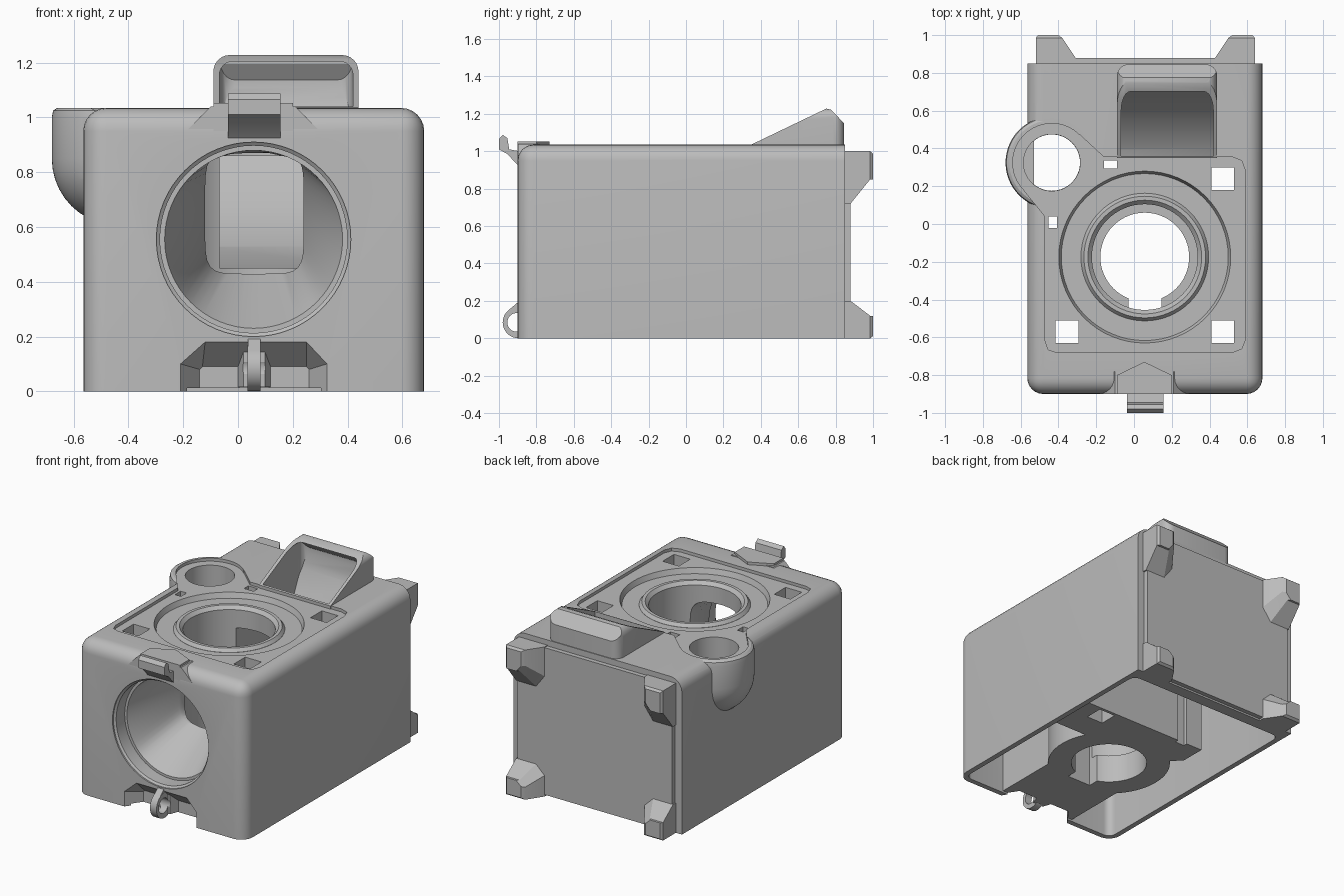
import bpy, bmesh, math
from mathutils import Vector

old = bpy.data.objects.get("Cube")
if old:
    bpy.data.objects.remove(old)

CX, CY = 0.057, -0.175       # vertical bore centre
PX, PY = -0.435, 0.325       # side pod centre
FZ = 0.555                   # front funnel height


def place(a, b, t, axis):
    return {"x": (t, a, b), "y": (a, t, b), "z": (a, b, t)}[axis]


def loft(name, rings):
    """Skin a list of equal-length rings and cap both ends."""
    bm = bmesh.new()
    rows = [[bm.verts.new(p) for p in ring] for ring in rings]
    n = len(rows[0])
    for r0, r1 in zip(rows, rows[1:]):
        for i in range(n):
            bm.faces.new((r0[i], r0[(i + 1) % n], r1[(i + 1) % n], r1[i]))
    bm.faces.new(rows[0])
    bm.faces.new(rows[-1])
    bmesh.ops.recalc_face_normals(bm, faces=bm.faces)
    return to_object(name, bm)


def to_object(name, bm):
    mesh = bpy.data.meshes.new(name)
    bm.to_mesh(mesh)
    bm.free()
    ob = bpy.data.objects.new(name, mesh)
    bpy.context.collection.objects.link(ob)
    return ob


def prism(name, pts, lo, hi, axis):
    return loft(name, [[place(a, b, t, axis) for a, b in pts] for t in (lo, hi)])


def box(name, x0, x1, y0, y1, z0, z1):
    return prism(name, [(x0, y0), (x1, y0), (x1, y1), (x0, y1)], z0, z1, "z")


def oval(cx, cy, a, b, power=2.0, n=64):
    pts = []
    for i in range(n):
        c, s = math.cos(math.tau * i / n), math.sin(math.tau * i / n)
        k = (abs(c) ** power + abs(s) ** power) ** (-1 / power)
        pts.append((cx + a * c * k, cy + b * s * k))
    return pts


def lathe(name, cx, cy, profile, axis="z"):
    return loft(name, [[place(a, b, t, axis) for a, b in oval(cx, cy, r, r)] for r, t in profile])


def rounded(x0, x1, y0, y1, r, seg=6):
    corners = [(x1 - r, y1 - r), (x0 + r, y1 - r), (x0 + r, y0 + r), (x1 - r, y0 + r)]
    return [(cx + r * math.cos((q + i / seg) * math.pi / 2),
             cy + r * math.sin((q + i / seg) * math.pi / 2))
            for q, (cx, cy) in enumerate(corners) for i in range(seg + 1)]


def combine(target, tool, op):
    mod = target.modifiers.new("join", "BOOLEAN")
    mod.operation, mod.object, mod.solver = op, tool, "EXACT"
    dg = bpy.context.evaluated_depsgraph_get()
    mesh = bpy.data.meshes.new_from_object(target.evaluated_get(dg))
    target.modifiers.clear()
    target.data = mesh
    bpy.data.objects.remove(tool)


# Outer case with rounded front and top edges
bm = bmesh.new()
bmesh.ops.create_cube(bm, size=1)
for v in bm.verts:
    v.co = Vector((0.0575 + v.co.x * 1.245, -0.025 + v.co.y * 1.75, 0.5175 + v.co.z * 1.035))
edges = []
for e in bm.edges:
    mid = (e.verts[0].co + e.verts[1].co) / 2
    top, front, back = mid.z > 1, mid.y < -0.8, mid.y > 0.8
    if (top and not back) or (front and abs(mid.x - 0.0575) > 0.5 and mid.z > 0.1):
        edges.append(e)
bmesh.ops.bevel(bm, geom=edges, offset=0.085, segments=6, profile=0.5, affect="EDGES")
body = to_object("housing", bm)


def add(tool):
    combine(body, tool, "UNION")


def cut(tool):
    combine(body, tool, "DIFFERENCE")


# Hollow inside, open at the bottom
cut(prism("hollow", rounded(-0.53, 0.645, -0.865, 0.77, 0.05), -0.1, 0.93, "z"))

# Inner core: bore wall, funnel wall, front block, cross wall, duct
add(lathe("bore_wall", CX, CY, [(0.38, 0.012), (0.38, 0.95)]))
add(lathe("funnel_wall", CX, FZ, [(0.385, -0.88), (0.385, -0.75), (0.33, -0.4)], "y"))
add(box("front_block", -0.22, 0.34, -0.88, -0.3, 0.012, 0.4))
add(prism("cross_wall", [(-0.13, 0.0), (0.66, 0.0), (0.66, 0.32), (-0.28, 0.32), (-0.28, 0.15)],
          0.012, 0.5, "z"))
add(prism("duct_wall", [(0.0, 0.4), (0.25, 0.38), (0.66, 0.62), (0.79, 0.8), (0.79, 0.96),
                        (0.0, 0.96)], -0.11, 0.465, "x"))

# Side pod with a domed bottom
dome = [(0.245 * math.cos(a), 0.85 - 0.245 * math.sin(a))
        for a in (math.pi / 2 * i / 10 for i in range(9, -1, -1))]
add(lathe("side_pod", PX, PY, dome + [(0.245, 1.0), (0.24, 1.025), (0.225, 1.035)]))

# Recessed top panel running into the pod, ring groove and raised collar
panel = [(-0.16, 0.355), (-0.29, 0.475), (-0.58, 0.175), (-0.47, 0.04), (-0.47, -0.62),
         (-0.455, -0.665), (-0.41, -0.68), (0.52, -0.68), (0.57, -0.66), (0.59, -0.61),
         (0.59, 0.28), (0.57, 0.335), (0.52, 0.355)]
cut(prism("panel_recess", panel, 1.015, 1.1, "z"))
cut(lathe("pod_recess", PX, PY, [(0.207, 1.015), (0.207, 1.1)]))
cut(lathe("groove", CX, CY, [(0.442, 0.98), (0.455, 1.015), (0.455, 1.1)]))
add(lathe("collar", CX, CY, [(0.338, 0.9), (0.338, 0.981), (0.322, 1.002)]))

# Scoop at the back of the top
scoop = prism("scoop", [(0.35, 0.95), (0.35, 1.036), (0.75, 1.228), (0.775, 1.222),
                        (0.845, 1.15), (0.845, 0.95)], -0.2, 0.6, "x")
combine(scoop, prism("round_a", rounded(-0.09, 0.44, 0.8, 1.228, 0.06), 0, 1, "y"), "INTERSECT")
combine(scoop, prism("round_b", rounded(-0.09, 0.44, 0.2, 0.845, 0.06), 0.9, 1.5, "z"), "INTERSECT")
add(scoop)

# Curved air duct from the scoop down to the bore
duct = prism("duct", [(0.36, 1.4), (0.36, 0.86), (0.03, 0.86), (0.03, 0.45), (0.2, 0.45),
                      (0.4, 0.53), (0.57, 0.67), (0.68, 0.83), (0.76, 1.0), (0.79, 1.13),
                      (0.745, 1.195), (0.745, 1.4)], -0.2, 0.6, "x")
combine(duct, prism("round_c", rounded(-0.068, 0.42, -0.3, 0.785, 0.055), 0, 1.5, "z"), "INTERSECT")
combine(duct, prism("round_d", rounded(-0.068, 0.42, 0.2, 1.205, 0.05), -1, 1, "y"), "INTERSECT")
cut(duct)

# Vertical bore with a chamfered rim, and a slotted ledge near the bottom
cut(lathe("bore", CX, CY, [(0.235, -0.1), (0.235, 0.2), (0.28, 0.2), (0.28, 0.98), (0.304, 1.005),
                           (0.304, 1.1)]))
cut(box("ledge_slot", -0.03, 0.145, -0.465, -0.35, -0.1, 0.3))

# Front funnel, blending from a circle to a rounded window
rings = [[place(a, b, t, "y") for a, b in oval(CX, FZ, r, r)]
         for r, t in ((0.355, -1.1), (0.355, -0.89), (0.342, -0.88), (0.342, -0.79), (0.325, -0.79))]
rings += [[place(a, b, t, "y") for a, b in oval(CX + 0.003, 0.65, 0.18, 0.22, 6)]
          for t in (-0.45, -0.25)]
cut(loft("funnel", rings))

# Pod hole, kept clear of the case wall lower down
cut(lathe("pod_hole", PX, PY, [(0.15, 0.72), (0.15, 1.1)]))
cut(prism("pod_shaft", [(max(a, -0.53), b) for a, b in oval(PX, PY, 0.149, 0.149)
                        if a > -0.55], -0.1, 0.9, "z"))

# Square holes through the panel
for x, y, w, d in ((0.47, 0.24, 0.12, 0.12), (0.47, -0.57, 0.12, 0.12),
                   (-0.355, -0.57, 0.12, 0.12), (-0.125, 0.315, 0.07, 0.045),
                   (-0.43, 0.01, 0.045, 0.06)):
    cut(box("panel_hole", x - w / 2, x + w / 2, y - d / 2, y + d / 2, -0.1, 1.1))

# Notch at the bottom front
near = [(-0.21, -0.05), (-0.21, 0.1), (-0.12, 0.18), (0.25, 0.18), (0.325, 0.1), (0.325, -0.05)]
far = [(-0.14, -0.05), (-0.14, 0.08), (-0.13, 0.09), (0.25, 0.09), (0.26, 0.08), (0.26, -0.05)]
cut(loft("notch", [[place(a, b, t, "y") for a, b in ring]
                   for ring, t in ((near, -0.95), (near, -0.9), (far, -0.8))]))

# Loop tab in the notch
tab = prism("loop_tab", oval(-0.895, 0.085, 0.085, 0.085, n=32), 0.035, 0.083, "x")
combine(tab, prism("tab_root", [(-0.955, 0.145), (-0.89, 0.2), (-0.76, 0.2), (-0.76, 0.015),
                                (-0.88, 0.015)], 0.036, 0.082, "x"), "UNION")
combine(tab, prism("tab_flare", [(0.02, -0.86), (0.098, -0.86), (0.13, -0.77), (-0.01, -0.77)],
                   0.015, 0.19, "z"), "UNION")
combine(tab, prism("tab_hole", oval(-0.905, 0.085, 0.05, 0.05, n=32), -1, 1, "x"), "DIFFERENCE")

# Latch pad and hook at the top front
pad = prism("latch_pad", [(-0.09, -0.9), (0.2, -0.9), (0.2, -0.8), (0.055, -0.73), (-0.09, -0.8)],
            0.94, 1.053, "z")
shoulder = prism("latch_shoulder", [(-0.19, 0.95), (-0.1, 1.04), (0.21, 1.04), (0.3, 0.95)],
                 -0.899, -0.78, "y")
hook = prism("latch_hook", [(-0.89, 0.915), (-0.955, 0.985), (-1.0, 1.01), (-1.0, 1.065),
                            (-0.98, 1.088), (-0.955, 1.07), (-0.945, 1.01), (-0.89, 1.0)],
             -0.037, 0.155, "x")

# Back plate and four corner feet
plate = box("back_plate", -0.512, 0.63, 0.84, 0.88, 0.012, 0.995)
parts = [body, tab, pad, shoulder, hook, plate]
for side, outer in (("left", 0.64), ("right", -0.52)):
    s = 1 if side == "left" else -1
    for level, edge, base, tip in (("upper", 1.0, 0.72, 0.85), ("lower", 0.0, 0.2, 0.12)):
        sections = []
        for y, w, z in ((0.845, 0.21, base), (0.88, 0.21, base), (0.985, 0.14, tip), (1.0, 0.12, tip)):
            inset = 0.012 if y == 1.0 else 0
            e = edge + (inset if level == "lower" else -inset)
            xo, xi = outer - s * inset, outer - s * w
            k = 0.3
            sections.append([(xo, y, e), (xo, y, z), (xi + s * w * k, y, z),
                             (xi, y, z + (e - z) * k), (xi, y, e)])
        parts.append(loft(f"{level}_{side}_foot", sections))

# One grey finish, smooth on curves and sharp on edges
grey = bpy.data.materials.new("light_grey")
grey.use_nodes = True
colour = (0.5, 0.5, 0.5, 1)
grey.diffuse_color = colour
grey.node_tree.nodes["Principled BSDF"].inputs["Base Color"].default_value = colour
bpy.ops.object.select_all(action="DESELECT")
for ob in parts:
    ob.data.materials.clear()
    ob.data.materials.append(grey)
    ob.select_set(True)
bpy.context.view_layer.objects.active = body
bpy.ops.object.shade_smooth_by_angle(angle=math.radians(28))
